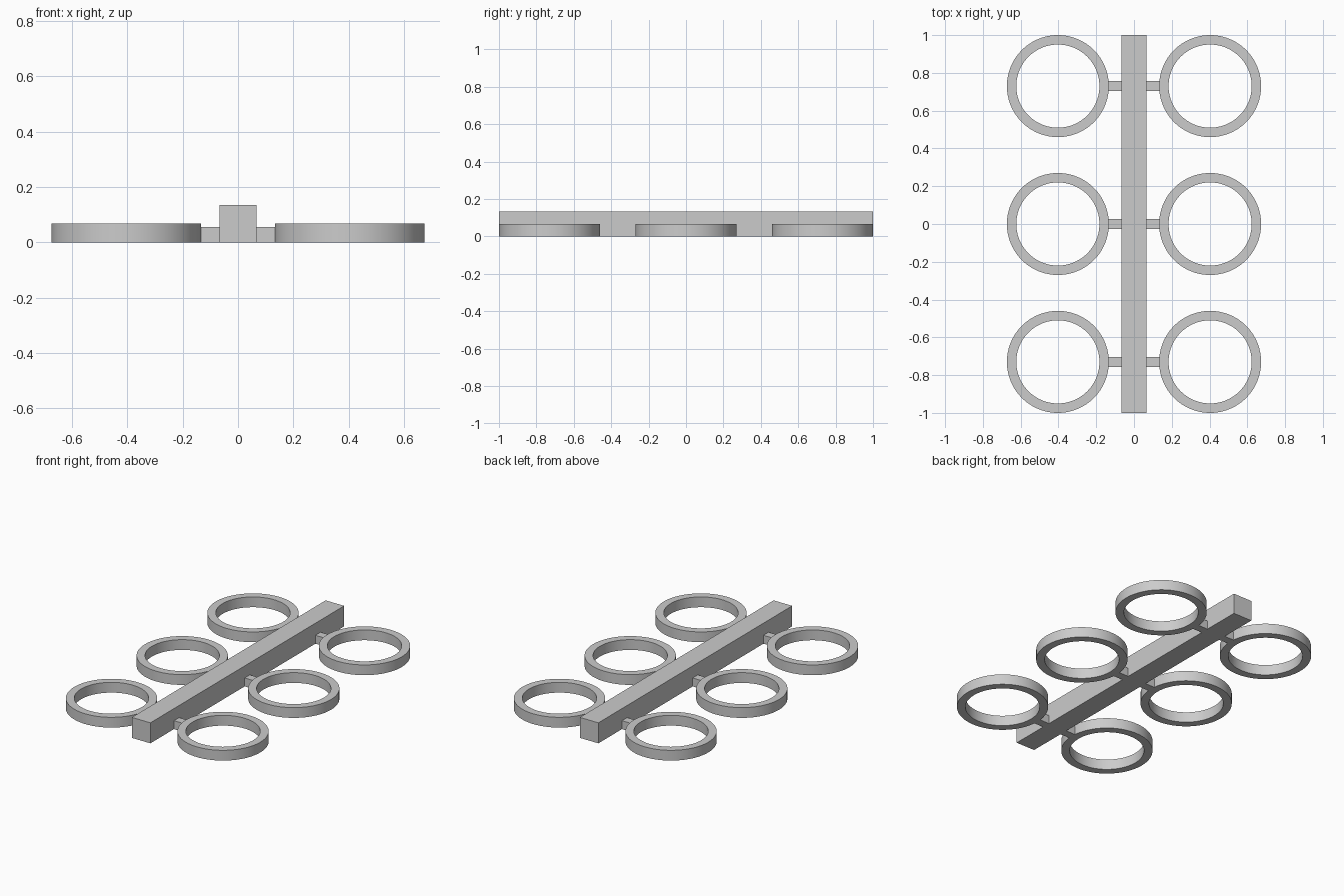
import bpy
import bmesh
import math
from mathutils import Matrix

cube = bpy.data.objects.get("Cube")
if cube:
    bpy.data.objects.remove(cube, do_unlink=True)

grey = bpy.data.materials.new("plain_grey")
grey.use_nodes = True
colour = (0.6, 0.6, 0.6, 1)
grey.diffuse_color = colour
grey.node_tree.nodes["Principled BSDF"].inputs["Base Color"].default_value = colour

BAR = 0.134
RING_X, RING_Y = 0.403, 0.73
OUTER, INNER, RING_HEIGHT = 0.27, 0.22, 0.067
SEGMENTS = 96


def add_object(name, bm):
    bmesh.ops.recalc_face_normals(bm, faces=bm.faces)
    mesh = bpy.data.meshes.new(name)
    bm.to_mesh(mesh)
    bm.free()
    mesh.materials.append(grey)
    obj = bpy.data.objects.new(name, mesh)
    bpy.context.collection.objects.link(obj)
    return obj


def add_box(name, centre, size):
    bm = bmesh.new()
    matrix = Matrix.Translation(centre) @ Matrix.Diagonal((*size, 1))
    bmesh.ops.create_cube(bm, size=1, matrix=matrix)
    return add_object(name, bm)


def add_ring(name, x, y):
    # Spin a rectangular section around the ring's axis
    bm = bmesh.new()
    section = [(INNER, 0), (OUTER, 0), (OUTER, RING_HEIGHT), (INNER, RING_HEIGHT)]
    verts = [bm.verts.new((r, 0, z)) for r, z in section]
    edges = [bm.edges.new((verts[i - 1], verts[i])) for i in range(len(verts))]
    bmesh.ops.spin(bm, geom=verts + edges, cent=(0, 0, 0), axis=(0, 0, 1),
                   angle=math.tau, steps=SEGMENTS, use_merge=True)
    bmesh.ops.remove_doubles(bm, verts=bm.verts, dist=0.0001)
    ring = add_object(name, bm)
    ring.location = (x, y, 0)
    bpy.ops.object.select_all(action="DESELECT")
    ring.select_set(True)
    bpy.context.view_layer.objects.active = ring
    bpy.ops.object.shade_smooth_by_angle(angle=math.radians(30))


# Central bar
add_box("central_bar", (0, 0, BAR / 2), (BAR, 2, BAR))

# Rings and the short arms joining them to the bar
arm_start, arm_end = BAR / 2 - 0.01, RING_X - OUTER + 0.015
for side, sign in (("left", 1), ("right", -1)):
    for place, y in (("front", -RING_Y), ("middle", 0), ("back", RING_Y)):
        add_ring(f"{place}_{side}_ring", sign * RING_X, y)
        add_box(f"{place}_{side}_arm",
                (sign * (arm_start + arm_end) / 2, y, 0.0275),
                (arm_end - arm_start, 0.053, 0.055))
